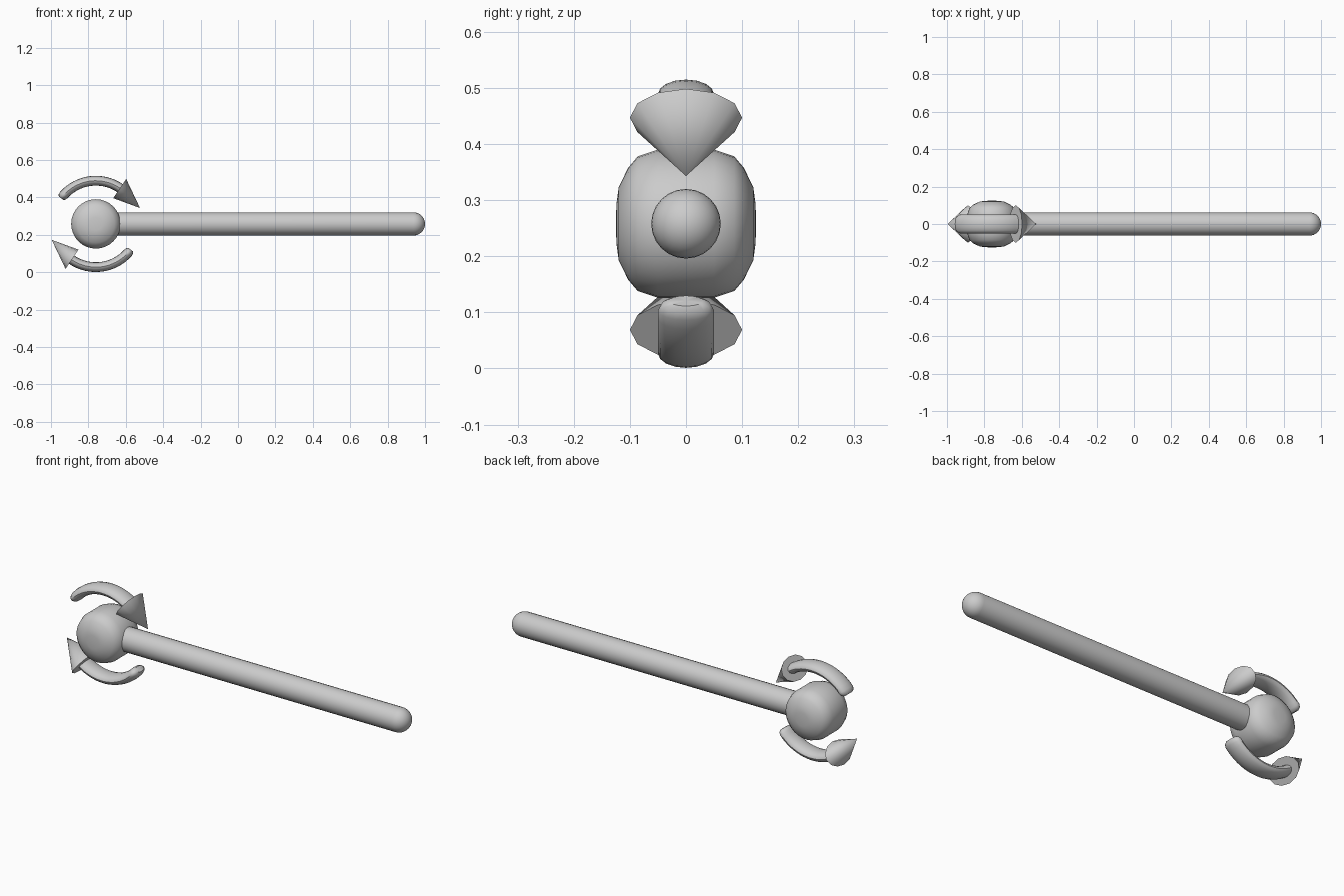
import bpy, math
from mathutils import Vector

cube = bpy.data.objects.get("Cube")
if cube:
    bpy.data.objects.remove(cube)

CX, CZ = -0.76, 0.258          # pivot of the drum and the arrows

grey = bpy.data.materials.new("plain grey")
grey.use_nodes = True
grey.diffuse_color = (0.6, 0.6, 0.6, 1)
grey.node_tree.nodes["Principled BSDF"].inputs["Base Color"].default_value = (0.6, 0.6, 0.6, 1)


def loft(name, rings, angle=40):
    """Skin equal-sized rings of points; a one-point ring closes to a tip."""
    verts, faces, starts = [], [], []
    for ring in rings:
        starts.append(len(verts))
        verts += ring
    for k in range(len(rings) - 1):
        a, b, na, nb = starts[k], starts[k + 1], len(rings[k]), len(rings[k + 1])
        n = max(na, nb)
        for i in range(n):
            j = (i + 1) % n
            if na == 1:
                faces.append((a, b + j, b + i))
            elif nb == 1:
                faces.append((a + i, a + j, b))
            else:
                faces.append((a + i, a + j, b + j, b + i))
    mesh = bpy.data.meshes.new(name)
    mesh.from_pydata(verts, [], faces)
    obj = bpy.data.objects.new(name, mesh)
    bpy.context.collection.objects.link(obj)
    mesh.materials.append(grey)
    bpy.ops.object.select_all(action='DESELECT')
    obj.select_set(True)
    bpy.context.view_layer.objects.active = obj
    bpy.ops.object.mode_set(mode='EDIT')
    bpy.ops.mesh.select_all(action='SELECT')
    bpy.ops.mesh.normals_make_consistent(inside=False)
    bpy.ops.object.mode_set(mode='OBJECT')
    bpy.ops.object.shade_smooth_by_angle(angle=math.radians(angle))
    return obj


def ring(centre, u, v, ru, rv, n):
    """Ellipse of n points spanned by u and v; zero radius gives one point."""
    if ru == 0:
        return [Vector(centre)]
    steps = [2 * math.pi * i / n for i in range(n)]
    return [Vector(centre) + u * ru * math.cos(t) + v * rv * math.sin(t) for t in steps]


X, Y, Z = Vector((1, 0, 0)), Vector((0, 1, 0)), Vector((0, 0, 1))

# Drum with softly domed ends, lying along y
half = [(0, 0.125), (0.035, 0.124), (0.065, 0.12), (0.1, 0.103), (0.12, 0.086), (0.132, 0.05)]
profile = [(r, -y) for r, y in half] + half[::-1]
loft("drum", [ring((CX, y, CZ), X, Z, r, r, 32) for r, y in profile])

# Long rod with a hemispherical end
R = 0.062
rod = [(CX, 0), (CX, R)]
rod += [(1 - R + R * math.sin(a * math.pi / 16), R * math.cos(a * math.pi / 16)) for a in range(8)]
rod.append((1, 0))
loft("rod", [ring((x, 0, CZ), Y, Z, r, r, 24) for x, r in rod])


def arrow(prefix, turn):
    """Curved flattened shaft and skewed cone head, turned about the pivot."""
    pivot = Vector((CX, 0, CZ))

    def radial(deg):
        t = math.radians(deg + turn)
        return Vector((math.cos(t), 0, math.sin(t)))

    # Shaft with a chamfered tail
    stations = [(143.5, 0), (143.5, 0.6), (141.5, 0.88), (138, 1)]
    stations += [(138 - 82 * i / 16, 1) for i in range(1, 17)] + [(56, 0)]
    loft(prefix + "_arrow_shaft",
         [ring(pivot + radial(d) * 0.231, Y, radial(d), 0.05 * s, 0.026 * s, 16) for d, s in stations])

    # Head
    base = pivot + radial(56) * 0.228
    tip = pivot + radial(19.8) * 0.251
    loft(prefix + "_arrow_head",
         [[base], ring(base, Y, radial(56), 0.1, 0.062, 12), [tip]])


arrow("upper", 0)
arrow("lower", 180)
